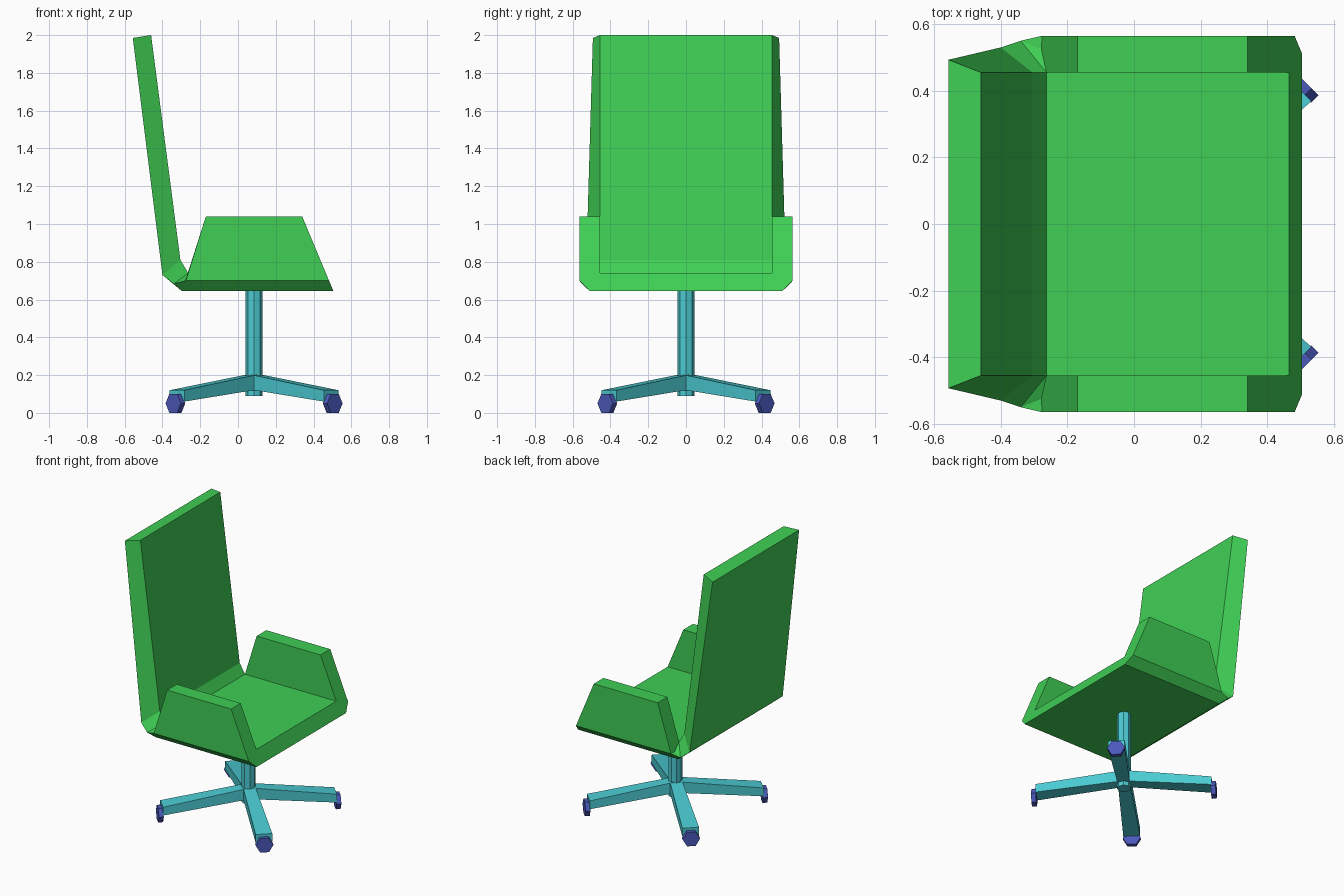
import bpy, bmesh
from math import cos, sin, pi, radians
from mathutils import Matrix, Vector

if "Cube" in bpy.data.objects:
    bpy.data.objects.remove(bpy.data.objects["Cube"])


def material(name, rgb):
    m = bpy.data.materials.new(name)
    m.diffuse_color = (*rgb, 1)
    m.use_nodes = True
    m.node_tree.nodes["Principled BSDF"].inputs["Base Color"].default_value = m.diffuse_color
    return m


GREEN = material("green", (0.05, 0.62, 0.09))
TEAL = material("teal", (0.07, 0.6, 0.65))
BLUE = material("blue", (0.07, 0.1, 0.5))


def build(name, polys, mat, matrix=Matrix()):
    bm = bmesh.new()
    for poly in polys:
        bm.faces.new([bm.verts.new(p) for p in poly])
    bmesh.ops.remove_doubles(bm, verts=bm.verts, dist=1e-5)
    bmesh.ops.recalc_face_normals(bm, faces=bm.faces)
    bm.transform(matrix)
    me = bpy.data.meshes.new(name)
    bm.to_mesh(me)
    bm.free()
    me.materials.append(mat)
    bpy.context.collection.objects.link(bpy.data.objects.new(name, me))


def loft(a, b):
    n = len(a)
    return [a, b] + [[a[i], a[(i + 1) % n], b[(i + 1) % n], b[i]] for i in range(n)]


# seat shell with arms and backrest: named corners of the left half
P = {
    "rear_bottom": (-.297, .51, .645), "front_bottom": (.505, .51, .645),
    "rear_side": (-.276, .565, .70), "front_side": (.482, .565, .70),
    "rear_arm_out": (-.17, .565, 1.04), "front_arm_out": (.34, .565, 1.04),
    "rear_arm_in": (-.17, .455, 1.04), "front_arm_in": (.34, .455, 1.04),
    "rear_seat": (-.263, .455, .74), "front_seat": (.465, .455, .74),
    "notch": (-.278, .525, .702), "corner": (-.34, .55, .683),
    "back_low": (-.40, .53, .73), "front_low": (-.305, .455, .81),
    "back_top": (-.557, .493, 1.985), "front_top": (-.46, .455, 2.0),
}
SIDE = [  # faces repeated on both sides
    "rear_bottom front_bottom front_side rear_side",
    "rear_side front_side front_arm_out rear_arm_out",
    "rear_arm_out front_arm_out front_arm_in rear_arm_in",
    "rear_arm_in front_arm_in front_seat rear_seat",
    "rear_side rear_arm_out rear_arm_in rear_seat notch",
    "front_bottom front_side front_arm_out front_arm_in front_seat",
    "rear_bottom rear_side corner", "rear_side notch corner",
    "corner notch rear_seat", "corner rear_seat front_low back_low",
    "back_low front_low front_top back_top",
]
SPAN = [  # faces running across the full width
    "rear_bottom front_bottom", "front_bottom front_seat", "front_seat rear_seat",
    "rear_seat front_low", "front_low front_top", "front_top back_top",
    "back_top back_low", "back_low corner rear_bottom",
]


def pts(names, s=1):
    return [(P[n][0], s * P[n][1], P[n][2]) for n in names.split()]


shell = [pts(f, s) for f in SIDE for s in (1, -1)]
shell += [pts(f) + pts(f, -1)[::-1] for f in SPAN]
build("seat_shell", shell, GREEN)

# centre column
CX = 0.085


def ring(n, r, z):
    return [(r * cos(2 * pi * i / n), r * sin(2 * pi * i / n), z) for i in range(n)]


build("column", loft(ring(8, .046, .09), ring(8, .046, .66)), TEAL,
      Matrix.Translation((CX, 0, 0)))


# four diagonal legs with hexagonal feet
def rect(x, w, z0, z1):
    return [(x, -w, z0), (x, w, z0), (x, w, z1), (x, -w, z1)]


def hexagon(x, r):
    h = r * sin(pi / 3)
    return [(x, r * cos(i * pi / 3), h + r * sin(i * pi / 3)) for i in range(6)]


for k in range(4):
    m = Matrix.Translation((CX, 0, 0)) @ Matrix.Rotation(radians(45 + 90 * k), 4, "Z")
    build(f"leg_{k + 1}", loft(rect(0, .04, .125, .205), rect(.577, .055, .06, .12)), TEAL, m)
    build(f"foot_{k + 1}", loft(hexagon(.573, .058), hexagon(.605, .058)), BLUE, m)
